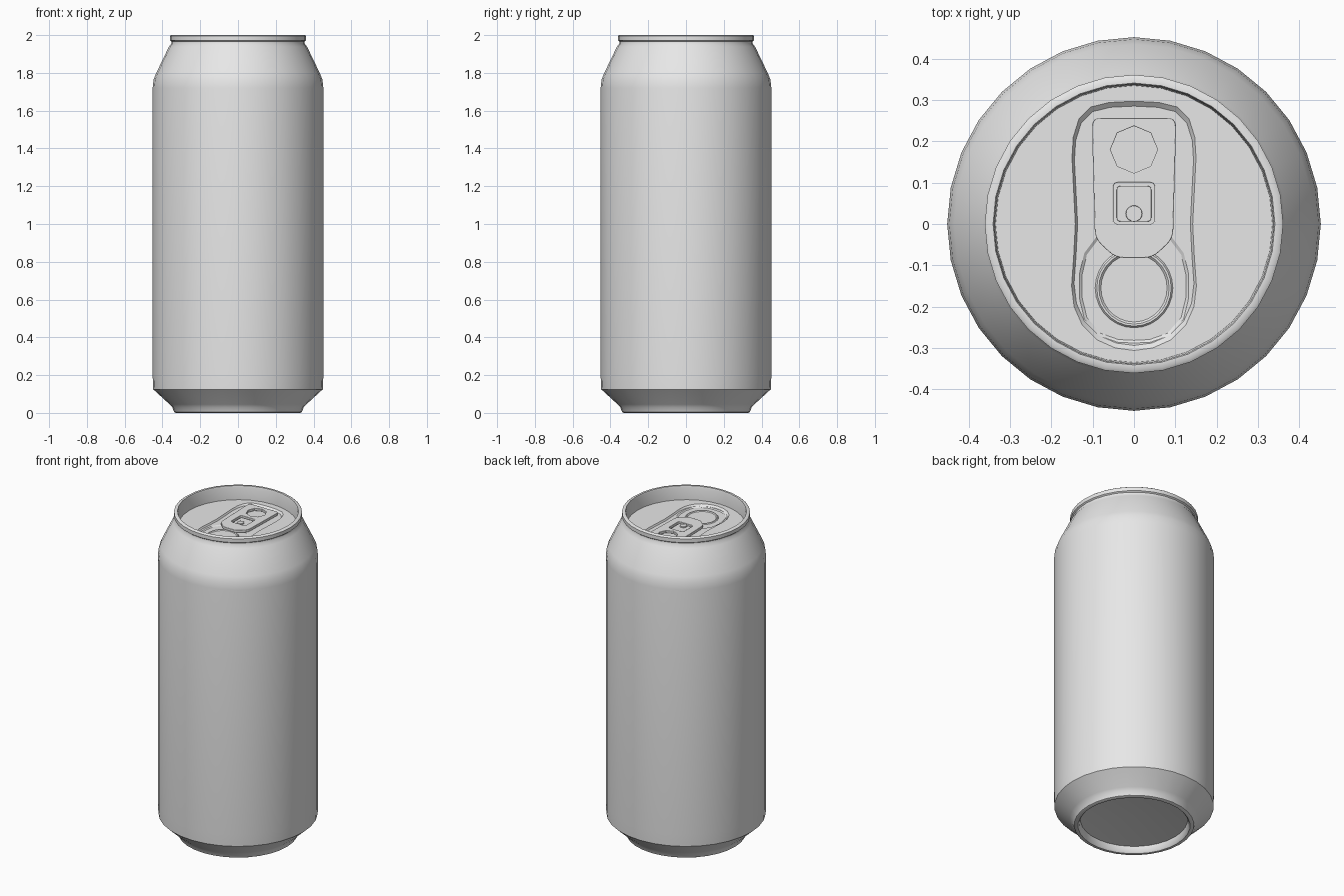
import bpy, bmesh
from math import sin, cos, tau, radians

if "Cube" in bpy.data.objects:
    bpy.data.objects.remove(bpy.data.objects["Cube"], do_unlink=True)

metal = bpy.data.materials.new("plain_aluminium")
metal.use_nodes = True
GREY = (0.8, 0.8, 0.8, 1)
metal.diffuse_color = GREY
metal.node_tree.nodes["Principled BSDF"].inputs["Base Color"].default_value = GREY

LID = 1.915      # lid height
PANEL = 1.905    # recessed panel height
WELL = 1.900     # dip around the mouth


def oval(rx, ry, n, cy=0.0):
    return [(rx * cos(tau * i / n), cy + ry * sin(tau * i / n)) for i in range(n)]


def mirrored(half):
    """Close a half outline that starts and ends on x = 0."""
    return half + [(-x, y) for x, y in reversed(half[1:-1])]


def scaled(pts, f, cy=0.0):
    return [(x * f, cy + (y - cy) * f) for x, y in pts]


def rounded(corners, r, steps=4):
    """Polygon with curved corners."""
    out = []
    for i, (px, py) in enumerate(corners):
        ends = []
        for qx, qy in (corners[i - 1], corners[(i + 1) % len(corners)]):
            d = ((qx - px) ** 2 + (qy - py) ** 2) ** 0.5
            ends.append((px + (qx - px) * r / d, py + (qy - py) * r / d))
        (ax, ay), (bx, by) = ends
        for k in range(steps + 1):
            t = k / steps
            u = 1 - t
            out.append((u * u * ax + 2 * u * t * px + t * t * bx,
                        u * u * ay + 2 * u * t * py + t * t * by))
    return out


def add_loop(bm, pts, z):
    return [bm.verts.new((x, y, z)) for x, y in pts]


def loft(bm, loops):
    for a, b in zip(loops, loops[1:]):
        n = len(a)
        for i in range(n):
            j = (i + 1) % n
            bm.faces.new((a[i], a[j], b[j], b[i]))


def fill(bm, *loops):
    """Fill the first loop, leaving the others as holes."""
    edges = []
    for lp in loops:
        for i, v in enumerate(lp):
            w = lp[i - 1]
            edges.append(bm.edges.get((v, w)) or bm.edges.new((v, w)))
    res = bmesh.ops.triangle_fill(bm, edges=edges, use_beauty=True, normal=(0, 0, 1))
    return [g for g in res["geom"] if isinstance(g, bmesh.types.BMFace)]


def finish(bm, name, face_up=False, bevel=0, angle=40):
    bmesh.ops.remove_doubles(bm, verts=bm.verts[:], dist=1e-5)
    bmesh.ops.recalc_face_normals(bm, faces=bm.faces[:])
    if face_up and sum(f.normal.z * f.calc_area() for f in bm.faces) < 0:
        bmesh.ops.reverse_faces(bm, faces=bm.faces[:])
    me = bpy.data.meshes.new(name)
    bm.to_mesh(me)
    bm.free()
    me.materials.append(metal)
    ob = bpy.data.objects.new(name, me)
    bpy.context.collection.objects.link(ob)
    bpy.ops.object.select_all(action="DESELECT")
    ob.select_set(True)
    bpy.context.view_layer.objects.active = ob
    bpy.ops.object.shade_smooth_by_angle(angle=radians(angle))
    if bevel:
        mod = ob.modifiers.new("soft_edges", "BEVEL")
        mod.width, mod.segments = bevel, 2
        mod.limit_method, mod.angle_limit = "ANGLE", radians(50)
    return ob


def plate(name, outline, holes, z, thick, bevel=0):
    bm = bmesh.new()
    faces = fill(bm, *[add_loop(bm, p, z) for p in [outline] + holes])
    res = bmesh.ops.extrude_face_region(bm, geom=faces)
    for v in res["geom"]:
        if isinstance(v, bmesh.types.BMVert):
            v.co.z += thick
    return finish(bm, name, bevel=bevel)


# Can body: lathe from the inner rim, over the shoulder, to the domed base
SIDES = 32
profile = [(.335, LID), (.338, 1.99), (.341, 2.0), (.354, 2.0), (.361, 1.995),
           (.361, 1.972), (.353, 1.966), (.353, 1.955), (.366, 1.938),
           (.435, 1.795), (.447, 1.765), (.452, 1.72), (.452, .2), (.449, .125),
           (.362, .045), (.348, .03), (.338, .004), (.33, 0), (.316, 0),
           (.308, .008), (.302, .04), (0, .07)]
bm = bmesh.new()
loft(bm, [add_loop(bm, oval(r, r, SIDES), z) for r, z in profile])
finish(bm, "can_body")

# Lid: flat disc, recessed panel, dipped well and raised bead round the mouth
panel = mirrored([(0, .297), (.06, .294), (.105, .283), (.133, .255), (.147, .21),
                  (.15, .16), (.146, .08), (.142, 0), (.146, -.08), (.151, -.15),
                  (.145, -.2), (.125, -.245), (.09, -.28), (.045, -.3), (0, -.306)])
well = mirrored([(0, -.03), (.09, -.03), (.12, -.07), (.132, -.12), (.132, -.18),
                 (.12, -.23), (.085, -.27), (.04, -.286), (0, -.288)])
MOUTH = -.155
bm = bmesh.new()
edge = add_loop(bm, oval(.335, .335, SIDES), LID)
panel_top = add_loop(bm, panel, LID)
panel_low = add_loop(bm, scaled(panel, .96), PANEL)
well_top = add_loop(bm, well, PANEL)
well_low = add_loop(bm, scaled(well, .95, MOUTH), WELL)
bead = [add_loop(bm, oval(.094 - d, .096 - d, 28, MOUTH), WELL + h)
        for d, h in ((0, 0), (.004, .005), (.009, .005), (.014, 0))]
fill(bm, edge, panel_top)
loft(bm, [panel_top, panel_low])
fill(bm, panel_low, well_top)
loft(bm, [well_top, well_low])
fill(bm, well_low, bead[0])
loft(bm, bead)
fill(bm, bead[-1])
finish(bm, "lid", face_up=True, angle=30)

# Pull tab with an octagonal finger hole and a square rivet window
tab = rounded([(-.095, .257), (.095, .257), (.095, -.035), (.045, -.082),
               (-.045, -.082), (-.095, -.035)], .022)
tab = [(x * (1 + .06 * max(0, y) / .2), y) for x, y in tab]
window = rounded([(-.05, 0), (.05, 0), (.05, .1), (-.05, .1)], .012)
plate("pull_tab", tab, [oval(.057, .057, 8, .18), window], PANEL + .002, .016, .003)

# Rivet tongue and rivet inside the window
tongue = rounded([(-.042, .006), (.042, .006), (.042, .092), (-.042, .092)], .01)
plate("rivet_tongue", tongue, [], PANEL, .01, .002)
plate("rivet", oval(.02, .02, 16, .025), [], PANEL, .017, .002)
